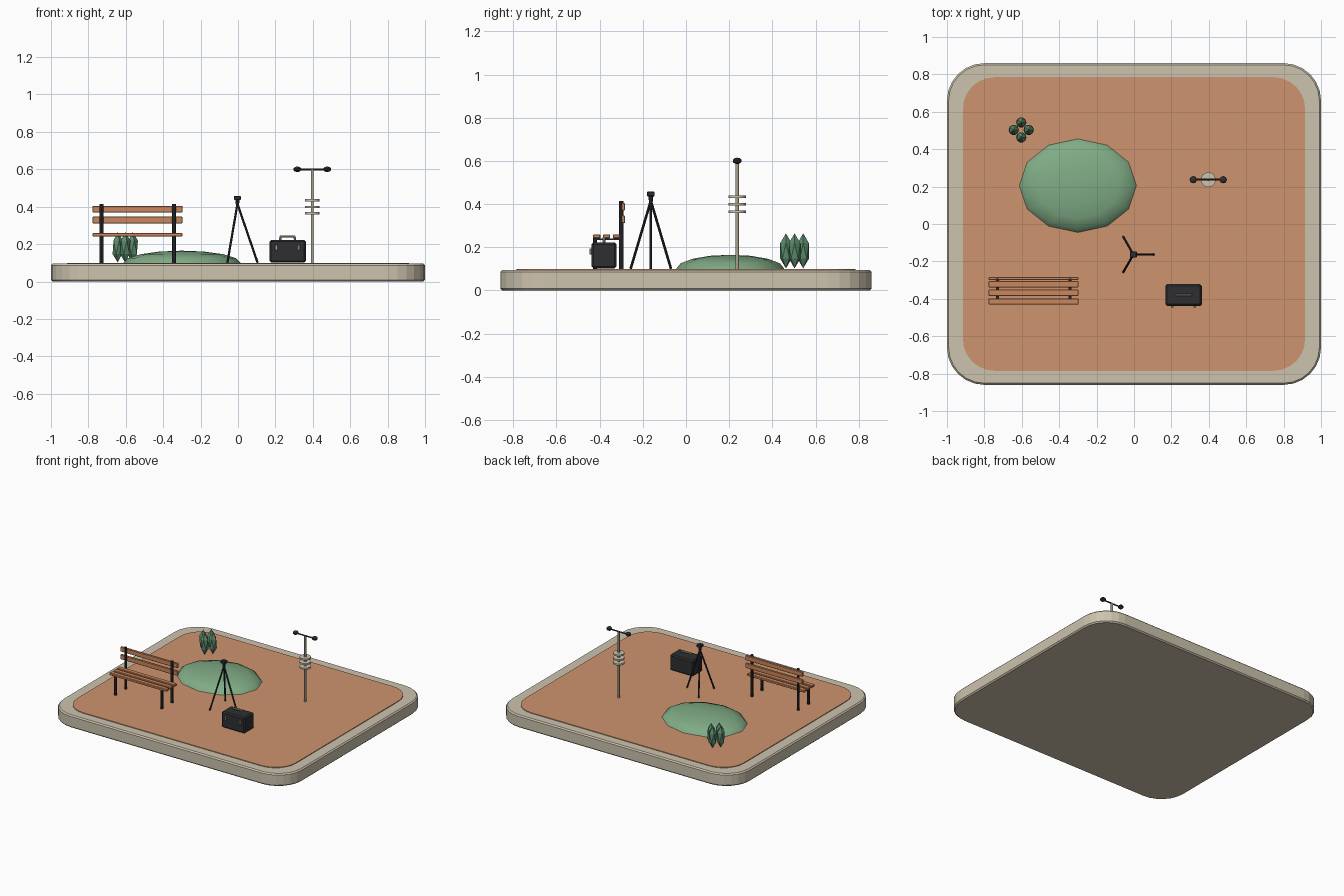
import bpy, bmesh
from math import cos, sin, tau, pi, radians
from mathutils import Vector

if "Cube" in bpy.data.objects:
    bpy.data.objects.remove(bpy.data.objects["Cube"], do_unlink=True)


def material(name, *srgb):
    m = bpy.data.materials.new(name)
    m.use_nodes = True
    col = [(c / 255 / 12.92 if c < 11 else ((c / 255 + 0.055) / 1.055) ** 2.4) for c in srgb] + [1]
    m.diffuse_color = col
    m.node_tree.nodes["Principled BSDF"].inputs["Base Color"].default_value = col
    return m


STONE = material("pale stone", 205, 195, 174)
CLAY = material("orange clay", 206, 148, 110)
GRASS = material("grass green", 128, 172, 134)
LEAF = material("leaf green", 92, 138, 108)
WOOD = material("bench wood", 202, 134, 92)
DARK = material("dark metal", 46, 47, 50)
BRASS = material("dull metal", 172, 165, 142)
GROUND = 0.1


def finish(bm, name, mat, smooth=False, bevel=0, segments=1):
    bmesh.ops.recalc_face_normals(bm, faces=bm.faces)
    mesh = bpy.data.meshes.new(name)
    bm.to_mesh(mesh)
    bm.free()
    mesh.materials.append(mat)
    ob = bpy.data.objects.new(name, mesh)
    bpy.context.collection.objects.link(ob)
    if bevel:
        mod = ob.modifiers.new("soft edges", "BEVEL")
        mod.width, mod.segments, mod.limit_method = bevel, segments, "ANGLE"
        mod.angle_limit = radians(50)
    if smooth:
        bpy.ops.object.select_all(action="DESELECT")
        ob.select_set(True)
        bpy.context.view_layer.objects.active = ob
        bpy.ops.object.shade_smooth_by_angle(angle=radians(40))
    return ob


def box(name, mat, centre, size, bevel=0):
    bm = bmesh.new()
    bmesh.ops.create_cube(bm, size=1)
    bmesh.ops.scale(bm, vec=size, verts=bm.verts)
    bmesh.ops.translate(bm, vec=centre, verts=bm.verts)
    return finish(bm, name, mat, bevel=bevel)


def rod(name, mat, start, end, r1, r2=None, sides=8):
    a, b = Vector(start), Vector(end)
    bm = bmesh.new()
    bmesh.ops.create_cone(bm, cap_ends=True, segments=sides, radius1=r1,
                          radius2=r1 if r2 is None else r2, depth=(b - a).length)
    bmesh.ops.rotate(bm, matrix=Vector((0, 0, 1)).rotation_difference(b - a).to_matrix(), verts=bm.verts)
    bmesh.ops.translate(bm, vec=(a + b) / 2, verts=bm.verts)
    return finish(bm, name, mat, smooth=sides > 6)


def ball(name, mat, centre, size, segments=12, rings=8):
    bm = bmesh.new()
    bmesh.ops.create_uvsphere(bm, u_segments=segments, v_segments=rings, radius=1)
    bmesh.ops.scale(bm, vec=size, verts=bm.verts)
    bmesh.ops.translate(bm, vec=centre, verts=bm.verts)
    return finish(bm, name, mat, smooth=True)


def rounded_slab(name, mat, hx, hy, radius, z0, z1, bevel=0, steps=6):
    bm = bmesh.new()
    ring = []
    for i, (sx, sy) in enumerate([(1, 1), (-1, 1), (-1, -1), (1, -1)]):
        for k in range(steps + 1):
            a = (i + k / steps) * pi / 2
            ring.append(bm.verts.new((sx * (hx - radius) + radius * cos(a),
                                      sy * (hy - radius) + radius * sin(a), z0)))
    face = bm.faces.new(ring)
    new = bmesh.ops.extrude_face_region(bm, geom=[face])["geom"]
    bmesh.ops.translate(bm, vec=(0, 0, z1 - z0), verts=[v for v in new if isinstance(v, bmesh.types.BMVert)])
    return finish(bm, name, mat, bevel=bevel)


# Base and inlaid ground
rounded_slab("stone_base", STONE, 1, 0.86, 0.2, 0, 0.095, bevel=0.009)
rounded_slab("clay_ground", CLAY, 0.915, 0.785, 0.17, 0.09, GROUND)

# Grass mound
ball("grass_mound", GRASS, (-0.3, 0.205, GROUND), (0.313, 0.25, 0.065))

# Shrub cluster
for i in range(4):
    a = i * tau / 4
    bm = bmesh.new()
    bmesh.ops.create_icosphere(bm, subdivisions=1, radius=1)
    bmesh.ops.scale(bm, vec=(0.031, 0.031, 0.081), verts=bm.verts)
    bmesh.ops.translate(bm, vec=(-0.603 + 0.04 * cos(a), 0.503 + 0.04 * sin(a), 0.183), verts=bm.verts)
    finish(bm, f"shrub_{i + 1}", LEAF)

# Bench
for i in range(3):
    box(f"bench_seat_slat_{i + 1}", WOOD, (-0.537, -0.414 + i * 0.046, 0.25), (0.48, 0.034, 0.018), 0.003)
for z in (0.329, 0.387):
    box("bench_back_slat", WOOD, (-0.537, -0.291, z), (0.48, 0.016, 0.036), 0.003)
for x in (-0.73, -0.342):
    rod("bench_back_post", DARK, (x, -0.3, GROUND), (x, -0.3, 0.415), 0.01)
    rod("bench_front_leg", DARK, (x, -0.422, GROUND), (x, -0.422, 0.242), 0.01)
    box("bench_seat_bracket", DARK, (x, -0.36, 0.237), (0.014, 0.12, 0.008))

# Tripod
TX, TY = -0.003, -0.163
for i in range(3):
    a = i * tau / 3
    rod(f"tripod_leg_{i + 1}", DARK, (TX + 0.108 * cos(a), TY + 0.108 * sin(a), GROUND),
        (TX, TY, 0.415), 0.006)
rod("tripod_neck", DARK, (TX, TY, 0.395), (TX, TY, 0.44), 0.007, 0.012)
box("tripod_head", DARK, (TX, TY, 0.447), (0.036, 0.034, 0.023), 0.003)

# Case with handle and latches
CX, CY = 0.265, -0.38
box("case_body", DARK, (CX, CY, 0.162), (0.195, 0.116, 0.12), 0.009)
for s in (-1, 1):
    box("case_latch", BRASS, (CX + s * 0.06, CY - 0.06, 0.18), (0.014, 0.014, 0.028), 0.002)
    rod("handle_post", BRASS, (CX + s * 0.041, CY, 0.215), (CX + s * 0.037, CY, 0.24), 0.006)
box("handle_grip", BRASS, (CX, CY, 0.241), (0.084, 0.012, 0.011), 0.003)

# Instrument mast
MX, MY = 0.397, 0.237
rod("mast_pole", BRASS, (MX, MY, GROUND), (MX, MY, 0.6), 0.008, sides=10)
for z in (0.365, 0.399, 0.434):
    rod("mast_disc", STONE, (MX, MY, z - 0.006), (MX, MY, z + 0.006), 0.04, sides=14)
rod("mast_crossbar", DARK, (MX - 0.08, MY, 0.598), (MX + 0.08, MY, 0.598), 0.005)
for s in (-1, 1):
    ball("mast_cup", DARK, (MX + s * 0.08, MY, 0.6), (0.021, 0.021, 0.015), 8, 5)
